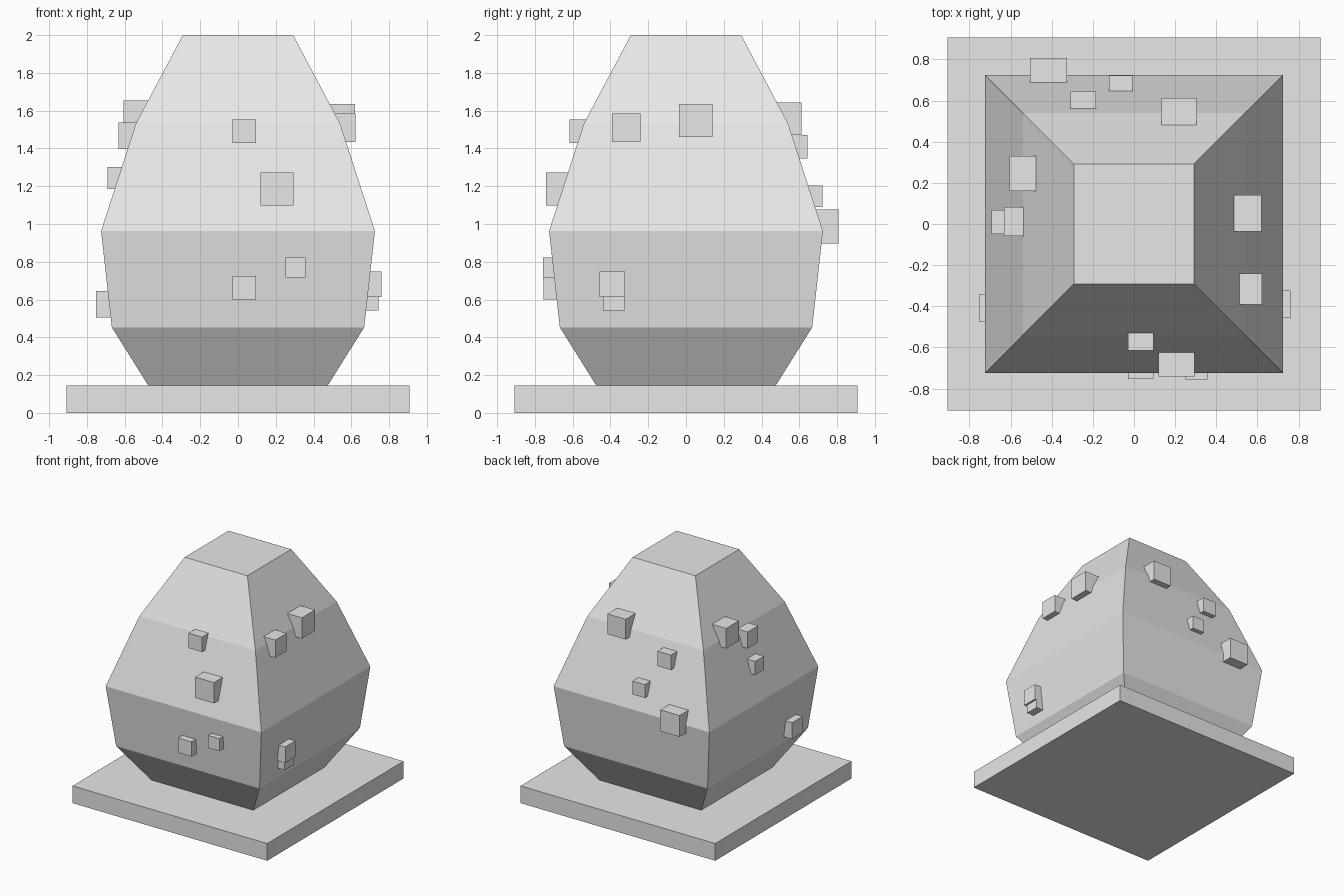
import bpy, bmesh
from mathutils import Matrix

if "Cube" in bpy.data.objects:
    bpy.data.objects.remove(bpy.data.objects["Cube"])

stone = bpy.data.materials.new("light_grey")
stone.diffuse_color = (0.8, 0.8, 0.8, 1)
stone.use_nodes = True
stone.node_tree.nodes["Principled BSDF"].inputs["Base Color"].default_value = stone.diffuse_color

# (half width, height) of the square-section body
PROFILE = [(0.475, 0.145), (0.668, 0.453), (0.725, 0.963), (0.54, 1.533), (0.292, 2.0)]


def finish(name, bm):
    bmesh.ops.recalc_face_normals(bm, faces=bm.faces)
    mesh = bpy.data.meshes.new(name)
    bm.to_mesh(mesh)
    bm.free()
    mesh.materials.append(stone)
    obj = bpy.data.objects.new(name, mesh)
    bpy.context.collection.objects.link(obj)


def box(name, centre, size):
    bm = bmesh.new()
    bmesh.ops.create_cube(bm, size=1, matrix=Matrix.Translation(centre) @ Matrix.Diagonal((*size, 1)))
    finish(name, bm)


def half_width(z):
    for (r0, z0), (r1, z1) in zip(PROFILE, PROFILE[1:]):
        if z <= z1:
            return r0 + (r1 - r0) * (z - z0) / (z1 - z0)


# Base slab
box("base_slab", (0, 0, 0.0725), (1.814, 1.814, 0.145))

# Faceted body from stacked square rings
bm = bmesh.new()
rings = [[bm.verts.new((sx * r, sy * r, z)) for sx, sy in ((-1, -1), (1, -1), (1, 1), (-1, 1))]
         for r, z in PROFILE]
for low, high in zip(rings, rings[1:]):
    for i in range(4):
        j = (i + 1) % 4
        bm.faces.new((low[i], low[j], high[j], high[i]))
bm.faces.new(rings[0])
bm.faces.new(rings[-1])
finish("body", bm)

# Cube studs centred on each side's surface: (position along side, height, size)
STUDS = {
    "front": [(0.033, 1.492, 0.125), (0.207, 1.185, 0.175), (0.033, 0.663, 0.125), (0.304, 0.77, 0.105)],
    "right": [(-0.316, 1.51, 0.15), (0.052, 1.548, 0.176), (-0.39, 0.68, 0.135), (-0.381, 0.6, 0.118)],
    "back": [(-0.415, 0.987, 0.18), (-0.247, 1.408, 0.125), (-0.065, 1.146, 0.113), (0.218, 1.557, 0.17)],
    "left": [(0.245, 1.57, 0.17), (0.012, 1.467, 0.14), (0.01, 1.243, 0.115), (-0.408, 0.575, 0.138)],
}
for side, studs in STUDS.items():
    sign = 1 if side in ("right", "back") else -1
    for n, (along, z, s) in enumerate(studs, 1):
        out = sign * half_width(z)
        centre = (along, out, z) if side in ("front", "back") else (out, along, z)
        box(f"{side}_stud_{n}", centre, (s, s, s))
